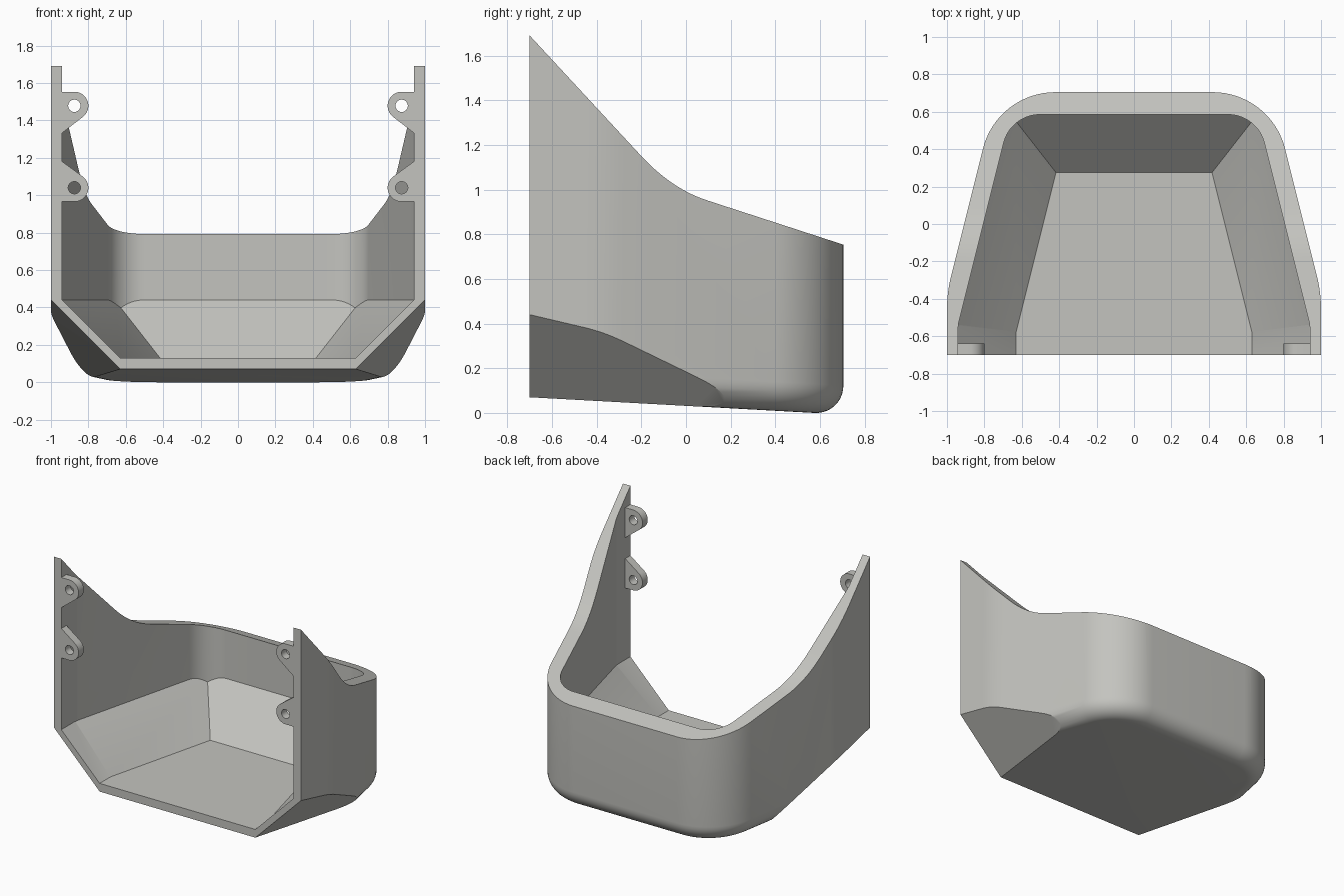
import bpy, bmesh, math
from mathutils import Vector

if "Cube" in bpy.data.objects:
    bpy.data.objects.remove(bpy.data.objects["Cube"])

grey = bpy.data.materials.new("light_grey")
grey.diffuse_color = (0.55, 0.55, 0.52, 1)
grey.use_nodes = True
grey.node_tree.nodes["Principled BSDF"].inputs["Base Color"].default_value = grey.diffuse_color
FRONT = -0.7
NX, NY = 4 / math.sqrt(17), 1 / math.sqrt(17)   # direction of the slanted side walls


def to_object(name, bm):
    bmesh.ops.recalc_face_normals(bm, faces=bm.faces)
    mesh = bpy.data.meshes.new(name)
    bm.to_mesh(mesh)
    bm.free()
    mesh.materials.append(grey)
    ob = bpy.data.objects.new(name, mesh)
    bpy.context.collection.objects.link(ob)
    return ob


def loft(rings):
    """Closed solid through a list of equally long rings."""
    bm = bmesh.new()
    vs = [[bm.verts.new(p) for p in r] for r in rings]
    n = len(vs[0])
    for a, b in zip(vs, vs[1:]):
        for i in range(n):
            j = (i + 1) % n
            bm.faces.new((a[i], a[j], b[j], b[i]))
    bm.faces.new(vs[0])
    bm.faces.new(vs[-1])
    return bm


def slice_off(bm, co, no):
    """Remove everything on the side the normal points to and close the cut."""
    geom = bm.verts[:] + bm.edges[:] + bm.faces[:]
    bmesh.ops.bisect_plane(bm, geom=geom, dist=1e-5, plane_co=co, plane_no=no, clear_outer=True)
    bmesh.ops.holes_fill(bm, edges=[e for e in bm.edges if e.is_boundary], sides=0)


def subtract(ob, cutter):
    cutter.hide_render = True
    mod = ob.modifiers.new("cut", 'BOOLEAN')
    mod.operation, mod.solver, mod.object = 'DIFFERENCE', 'EXACT', cutter
    bpy.context.view_layer.objects.active = ob
    bpy.ops.object.modifier_apply(modifier=mod.name)
    bpy.data.objects.remove(cutter)


def bezier(a, c, b, n):
    a, b, c = Vector(a), Vector(b), Vector(c)
    return [a * (1 - t) ** 2 + c * 2 * t * (1 - t) + b * t * t for t in (i / n for i in range(n + 1))]


def plan(half_w, cx, cy, rad, blend, front, inset=0.0):
    """Plan outline: straight front, slanted sides, round back corners."""
    px, py = cx + rad * NX, cy + rad * NY            # start of the corner arc
    bend = py - (half_w - px) * 4                    # where the straight and slanted walls meet
    pts = [(Vector((half_w, front)), Vector((1, 0)))]
    curve = bezier((half_w, bend - blend), (half_w, bend), (half_w - blend / 4, bend + blend), 6)
    for i, p in enumerate(curve):
        ang = math.atan2(NY, NX) * i / 6
        pts.append((p, Vector((math.cos(ang), math.sin(ang)))))
    a0 = math.atan2(NY, NX)
    for i in range(17):
        a = a0 + (math.pi / 2 - a0) * i / 16
        n = Vector((math.cos(a), math.sin(a)))
        pts.append((Vector((cx, cy)) + n * rad, n))
    right = [p - n * inset for p, n in pts]
    return right + [Vector((-p.x, p.y)) for p in reversed(right)]


# Outer body: rounded bottom edge on a slightly tilted underside
R = 0.13
rings = []
for i in range(11):
    a = math.pi / 2 * i / 10
    ring = plan(1.0, 0.42, 0.305, 0.4, 0.09, FRONT, R * (1 - math.sin(a)))
    rings.append([(p.x, p.y, 0.07 - 0.055 * (p.y + 0.7) + R * (1 - math.cos(a))) for p in ring])
rings.append([(x, y, 2.0) for x, y, z in rings[-1]])
bm = loft(rings)
for s in (1, -1):                                    # lower side chamfers
    slice_off(bm, (s, FRONT, 0.44), (s, -0.235, -1))
shell = to_object("shell", bm)

# Hollow: inner outline with 45 degree slopes down to a flat floor
ring = plan(0.94, 0.503, 0.385, 0.2, 0.02, -1.0)
bm = loft([[(p.x, p.y, z) for p in ring] for z in (0.13, 2.5)])
slice_off(bm, (0, 0.585, 0.44), (0, 1, -1))
for s in (1, -1):
    slice_off(bm, (s * 0.94, 0, 0.44), (s, 0, -1))
    slice_off(bm, (s * (0.503 + 0.2 * NX), 0.385 + 0.2 * NY, 0.44), (s * NX, NY, -1))
subtract(shell, to_object("hollow_cutter", bm))

# Sweeping top edge
side = [Vector((-0.8, 1.798)), Vector((-0.7, 1.69))]
side += bezier((-0.2, 1.15), (-0.06, 1.0), (0.1, 0.95), 14)
side += [Vector((0.7, 0.755)), Vector((0.8, 0.7225)), Vector((0.8, 2.6)), Vector((-0.8, 2.6))]
bm = loft([[(x, p.x, p.y) for p in side] for x in (-1.2, 1.2)])
subtract(shell, to_object("top_cutter", bm))

# Screw tabs: rounded ear with one flat and one tapered side
tabs = []
for s, label in ((1, "right"), (-1, "left")):
    for up, zc, reach, name in ((1, 1.478, 0.145, "upper"), (-1, 1.04, 0.14, "lower")):
        prof = [(0.95, 0.075)]
        for i in range(21):
            a = math.radians(90 + 144 * i / 20)
            prof.append((0.875 + 0.075 * math.cos(a), 0.075 * math.sin(a)))
        prof += [(0.94, -reach), (0.95, -reach - 0.008)]
        tab = to_object(f"{name}_{label}_tab", loft(
            [[(s * x, y, zc + up * z) for x, z in prof] for y in (FRONT, -0.64)]))
        circle = [(0.033 * math.cos(k * math.pi / 12), 0.033 * math.sin(k * math.pi / 12)) for k in range(24)]
        subtract(tab, to_object("hole_cutter", loft(
            [[(s * 0.875 + x, y, zc + z) for x, z in circle] for y in (-0.8, -0.5)])))
        tabs.append(tab)

# Smooth the curved walls, keep the creases sharp
bpy.ops.object.select_all(action='DESELECT')
for ob in [shell] + tabs:
    ob.select_set(True)
bpy.context.view_layer.objects.active = shell
bpy.ops.object.shade_smooth_by_angle(angle=math.radians(25))
